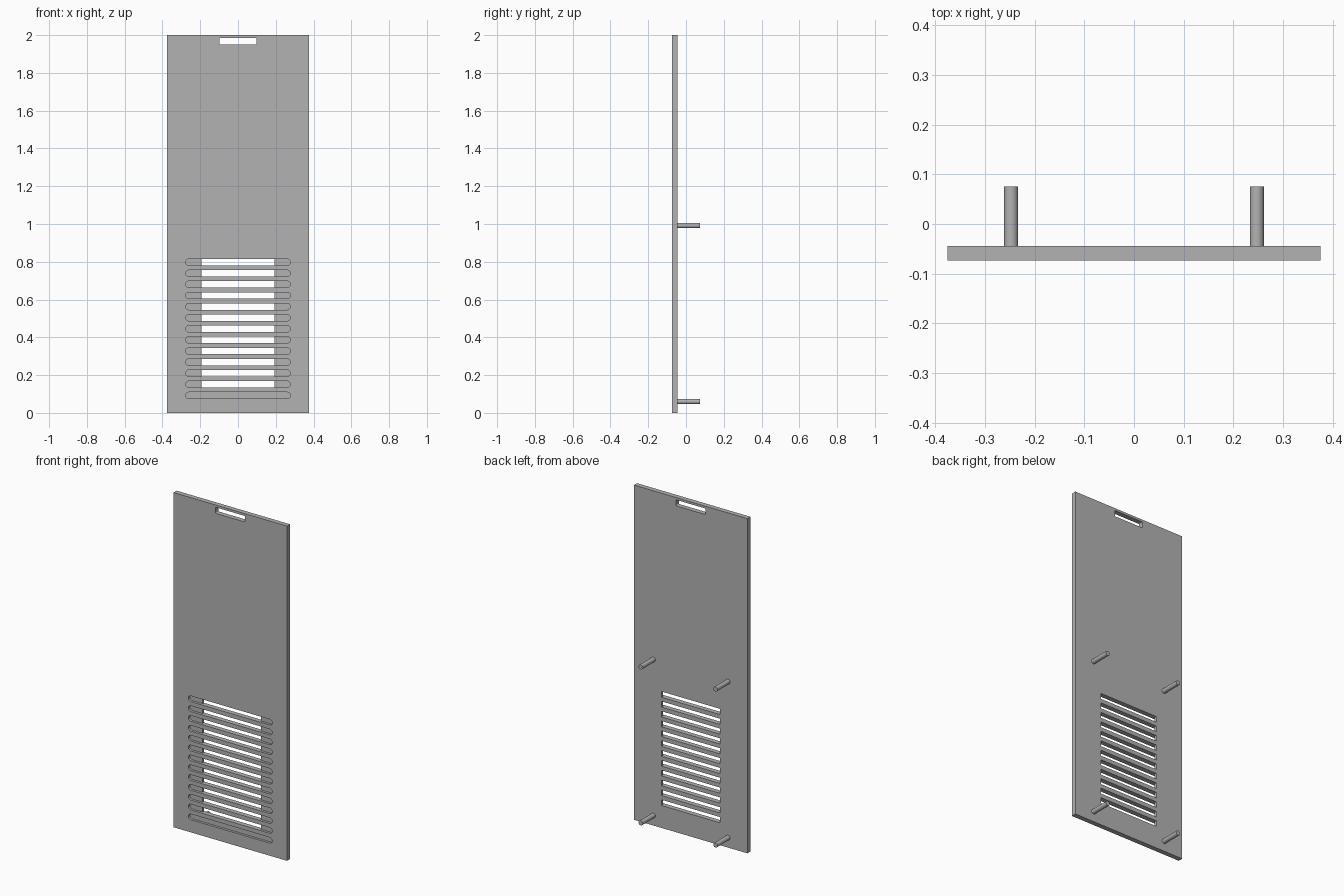
import bpy
import bmesh
from math import cos, sin, pi, radians

cube = bpy.data.objects.get("Cube")
if cube:
    bpy.data.objects.remove(cube, do_unlink=True)

FRONT, BACK, PEG_END = -0.073, -0.044, 0.075
MID = (FRONT + BACK) / 2
SLOTS, SLOT_TOP, PITCH, SLOT_R = 13, 0.798, 0.0588, 0.017

grey = bpy.data.materials.new("grey")
grey.use_nodes = True
colour = (0.45, 0.45, 0.45, 1)
grey.diffuse_color = colour
grey.node_tree.nodes["Principled BSDF"].inputs["Base Color"].default_value = colour


def add_prism(bm, half_w, half_h, radius, z, y0, y1, x=0, steps=8):
    """Rounded rectangle in the xz plane, extruded from y0 to y1."""
    points = []
    for quarter, (sx, sz) in enumerate([(1, 1), (-1, 1), (-1, -1), (1, -1)]):
        for i in range(steps + 1 if radius else 1):
            a = (quarter + i / steps) * pi / 2
            p = (x + sx * (half_w - radius) + radius * cos(a),
                 z + sz * (half_h - radius) + radius * sin(a))
            points.append(p)
    verts = [bm.verts.new((px, y0, pz)) for px, pz in points]
    face = bm.faces.new(verts)
    new = bmesh.ops.extrude_face_region(bm, geom=[face])["geom"]
    for v in new:
        if isinstance(v, bmesh.types.BMVert):
            v.co.y = y1


def make_object(name, bm):
    bmesh.ops.remove_doubles(bm, verts=bm.verts, dist=1e-5)
    bmesh.ops.recalc_face_normals(bm, faces=bm.faces)
    mesh = bpy.data.meshes.new(name)
    bm.to_mesh(mesh)
    bm.free()
    mesh.materials.append(grey)
    obj = bpy.data.objects.new(name, mesh)
    bpy.context.collection.objects.link(obj)
    return obj


def activate(obj):
    bpy.ops.object.select_all(action='DESELECT')
    obj.select_set(True)
    bpy.context.view_layer.objects.active = obj


def cut(target, cutter):
    mod = target.modifiers.new("cut", 'BOOLEAN')
    mod.operation = 'DIFFERENCE'
    mod.solver = 'EXACT'
    mod.object = cutter
    activate(target)
    bpy.ops.object.modifier_apply(modifier=mod.name)
    bpy.data.objects.remove(cutter, do_unlink=True)


# Flat panel
bm = bmesh.new()
add_prism(bm, 0.375, 1, 0, 1, FRONT, BACK)
panel = make_object("panel", bm)

# Shallow rounded grooves in the front
bm = bmesh.new()
for i in range(SLOTS):
    add_prism(bm, 0.277, SLOT_R, SLOT_R, SLOT_TOP - i * PITCH, FRONT - 0.05, MID)
cut(panel, make_object("groove_cutter", bm))

# Vent openings through all but the lowest groove, and the handle opening
bm = bmesh.new()
for i in range(SLOTS - 1):
    add_prism(bm, 0.193, SLOT_R, 0, SLOT_TOP - i * PITCH, FRONT - 0.05, BACK + 0.05)
add_prism(bm, 0.098, 0.018, 0.006, 1.968, FRONT - 0.05, BACK + 0.05)
cut(panel, make_object("opening_cutter", bm))
activate(panel)
bpy.ops.object.shade_smooth_by_angle(angle=radians(30))

# Four round pegs on the back
for side, x in (("left", 0.247), ("right", -0.247)):
    for level, z in (("upper", 0.992), ("lower", 0.06)):
        bm = bmesh.new()
        add_prism(bm, 0.014, 0.014, 0.014, z, BACK - 0.002, PEG_END, x)
        peg = make_object(f"{level}_{side}_peg", bm)
        activate(peg)
        bpy.ops.object.shade_smooth_by_angle(angle=radians(30))
